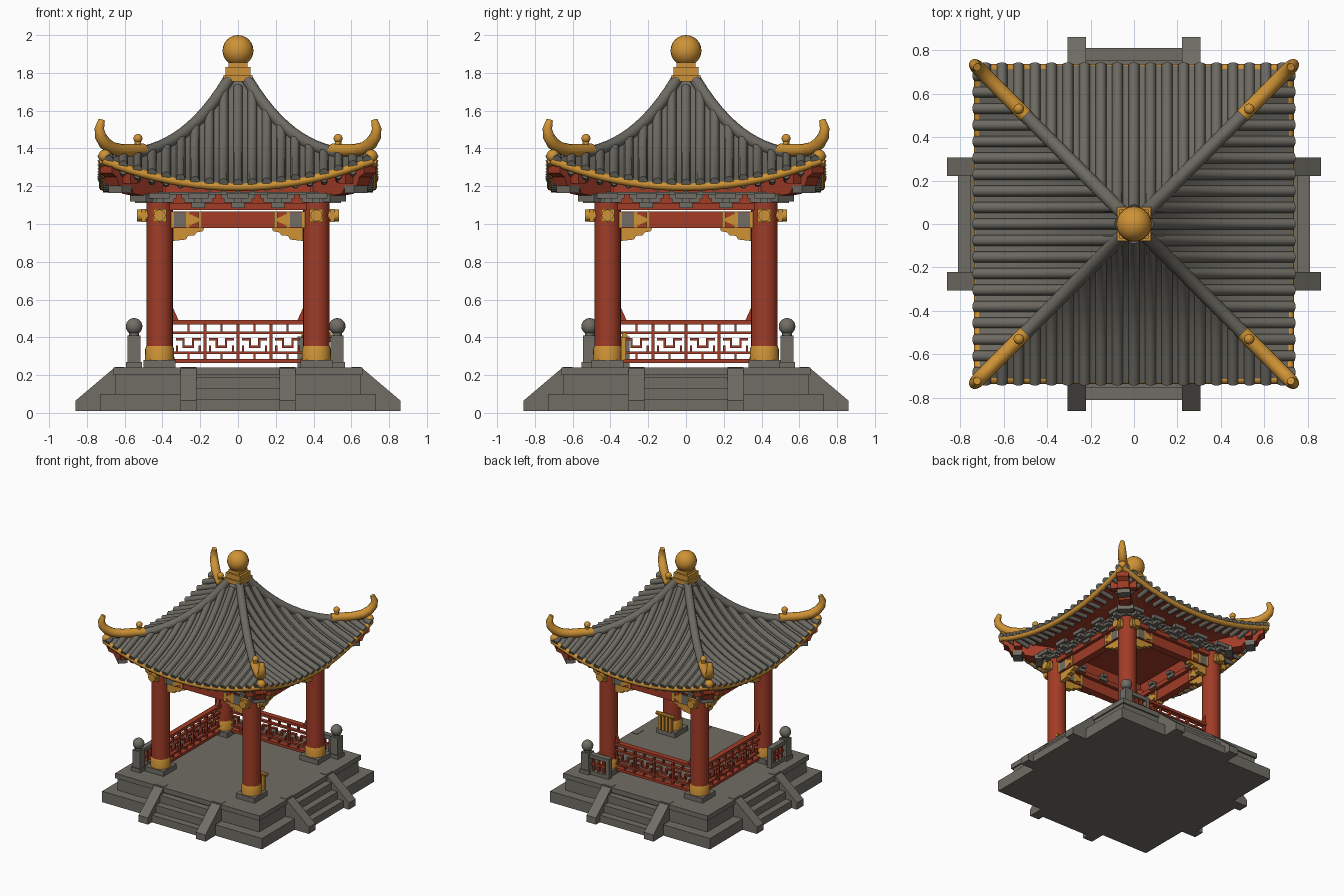
import bpy, bmesh, math
from mathutils import Matrix, Vector

if "Cube" in bpy.data.objects:
    bpy.data.objects.remove(bpy.data.objects["Cube"])


def material(name, c):
    m = bpy.data.materials.new(name)
    m.diffuse_color = (*c, 1)
    m.use_nodes = True
    m.node_tree.nodes["Principled BSDF"].inputs["Base Color"].default_value = m.diffuse_color
    return m


STONE = material("grey stone", (0.165, 0.155, 0.13))
TILE = material("grey roof tile", (0.15, 0.143, 0.12))
RED = material("red lacquer", (0.36, 0.045, 0.02))
GOLD = material("gold", (0.62, 0.29, 0.035))
I = Matrix.Identity(4)
SIDES = [Matrix.Rotation(k * math.pi / 2, 4, 'Z') for k in range(4)]  # front, right, back, left


def box(bm, M, lo, hi):
    lo, hi = Vector(lo), Vector(hi)
    S = Matrix.Diagonal((*(hi - lo), 1))
    bmesh.ops.create_cube(bm, size=1, matrix=M @ Matrix.Translation((lo + hi) / 2) @ S)


def prism(bm, M, poly, axis, lo, hi):
    """Extrude a (a, z) outline along x or y."""
    rings = []
    for w in (lo, hi):
        rings.append([bm.verts.new(M @ Vector((w, a, z) if axis == 'x' else (a, w, z))) for a, z in poly])
    bm.faces.new(rings[0])
    bm.faces.new(rings[1])
    n = len(poly)
    for i in range(n):
        bm.faces.new((rings[0][i], rings[0][(i + 1) % n], rings[1][(i + 1) % n], rings[1][i]))


def tube(bm, M, pts, rad, n=8, side=None):
    pts = [Vector(p) for p in pts]
    rad = rad if isinstance(rad, (list, tuple)) else [rad] * len(pts)
    rings = []
    for i, p in enumerate(pts):
        t = (pts[min(i + 1, len(pts) - 1)] - pts[max(i - 1, 0)]).normalized()
        s = Vector(side) if side else (t.cross(Vector((0, 0, 1))) if abs(t.z) < 0.95 else Vector((1, 0, 0)))
        s = s.normalized()
        u = s.cross(t).normalized()
        rings.append([bm.verts.new(M @ (p + rad[i] * (math.cos(a) * s + math.sin(a) * u)))
                      for a in (2 * math.pi * j / n for j in range(n))])
    for a, b in zip(rings, rings[1:]):
        for j in range(n):
            bm.faces.new((a[j], a[(j + 1) % n], b[(j + 1) % n], b[j]))
    bm.faces.new(rings[0])
    bm.faces.new(rings[-1])


def ball(bm, M, c, r):
    bmesh.ops.create_uvsphere(bm, u_segments=20, v_segments=12, radius=r, matrix=M @ Matrix.Translation(c))


def part(name, mat, build, sides=SIDES, smooth=False):
    bm = bmesh.new()
    for M in sides:
        build(bm, M)
    bmesh.ops.recalc_face_normals(bm, faces=bm.faces)
    me = bpy.data.meshes.new(name)
    bm.to_mesh(me)
    bm.free()
    me.materials.append(mat)
    ob = bpy.data.objects.new(name, me)
    bpy.context.collection.objects.link(ob)
    if smooth:
        bpy.ops.object.select_all(action='DESELECT')
        ob.select_set(True)
        bpy.context.view_layer.objects.active = ob
        bpy.ops.object.shade_smooth_by_angle(angle=math.radians(50))


# roof height at distance d from the centre, u = -1..1 across one side
E = 0.73
def hip(d): return 1.355 + 1.194 * max(E - d, 0) ** 2.82
def roof_z(d, u): return hip(d) - 0.14 * (d / E) ** 2 * (1 - u * u)


def grid(bm, M, d0, d1, zf, nd=16, nu=20):
    rows = []
    for i in range(nd + 1):
        d = d0 + (d1 - d0) * i / nd
        us = [2 * j / nu - 1 for j in range(nu + 1)]
        rows.append([bm.verts.new(M @ Vector((u * d, -d, zf(d, u)))) for u in us])
    for a, b in zip(rows, rows[1:]):
        for j in range(nu):
            bm.faces.new((a[j], a[j + 1], b[j + 1], b[j]))


# stone platform
def platform(bm, M):
    for h, a, b in ((0.73, 0.01, 0.10), (0.648, 0.10, 0.20), (0.66, 0.20, 0.24)):
        box(bm, M, (-h, -h, a), (h, h, b))
part("platform", STONE, platform, [I])


# stairs with sloping cheek walls on every side
def stairs(bm, M):
    for y, z in ((0.81, 0.07), (0.755, 0.13), (0.70, 0.19)):
        box(bm, M, (-0.23, -y, 0.01), (0.23, -0.6, z))
    for s in (-1, 1):
        prism(bm, M, [(-0.6, 0.01), (-0.86, 0.01), (-0.86, 0.065), (-0.65, 0.243), (-0.6, 0.243)],
              'x', s * 0.22, s * 0.305)
part("stairs", STONE, stairs)

# columns with plinths and gold feet
C = 0.415
part("column_plinth", STONE, lambda bm, M: box(bm, M, (-C - .085, -C - .085, .24), (-C + .085, -C + .085, .28)))
part("column", RED, lambda bm, M: tube(bm, M, [(-C, -C, .28), (-C, -C, 1.14)], .07, 24), smooth=True)
part("column_foot", GOLD, lambda bm, M: tube(bm, M, [(-C, -C, .28), (-C, -C, .34), (-C, -C, .355)],
                                             [.078, .076, .07], 24), smooth=True)

# beams with painted ends
def beams(bm, M):
    box(bm, M, (-C, -C - .03, .98), (C, -C + .03, 1.065))
    box(bm, M, (-C, -C - .045, 1.075), (C, -C + .045, 1.11))
    box(bm, M, (-.46, -C - .03, 1.11), (.46, -C + .03, 1.22))
part("beam", RED, beams)


def both(f):
    def g(bm, M):
        for s in (-1, 1):
            f(bm, M, s)
    return g


part("beam_grey_panel", STONE, both(lambda bm, M, s: box(
    bm, M, (min(s * .34, s * .26), -C - .036, .985), (max(s * .34, s * .26), -C + .036, 1.06))))


def gold_band(bm, M, s):
    for a, b in ((.355, .338), (.275, .255), (.21, .19)):
        box(bm, M, (min(s * a, s * b), -C - .038, .98), (max(s * a, s * b), -C + .038, 1.066))
    prism(bm, M, [(s * .26, .99), (s * .19, 1.022), (s * .26, 1.055)], 'y', -C - .036, -C + .036)
part("beam_gold_band", GOLD, both(gold_band))


# gold projecting beam heads
def heads(bm, M, s):
    tube(bm, M, [(s * .47, -C, 1.045), (s * .535, -C, 1.045)], .032, 12)
    box(bm, M, (s * .50 - .012, -C - .036, 1.01), (s * .50 + .012, -C + .036, 1.08))
part("beam_head", GOLD, both(heads), smooth=True)

# stepped bracket under each beam end
part("corner_bracket", GOLD, both(lambda bm, M, s: prism(bm, M, [(s * x, z) for x, z in (
    (.345, .98), (.18, .98), (.185, .962), (.22, .955), (.23, .94), (.265, .937), (.275, .918), (.345, .91))],
    'y', -C - .02, -C + .02)))


# bracket sets between beams and eaves
def brackets(bm, M):
    for x in (-C, -.21, 0, .21, C):
        y = -C
        box(bm, M, (x - .035, y - .06, 1.085), (x + .035, y + .06, 1.115))
        box(bm, M, (x - .075, y - .075, 1.115), (x + .075, y - .035, 1.14))
        box(bm, M, (x - .02, y - .13, 1.11), (x + .02, y + .08, 1.135))
        for dx in (-.07, 0, .07):
            box(bm, M, (x + dx - .02, y - .08, 1.135), (x + dx + .02, y - .03, 1.16))
        box(bm, M, (x - .055, y - .14, 1.135), (x + .055, y - .105, 1.165))
    box(bm, M, (-.5, -C - .07, 1.155), (.5, -C - .04, 1.17))
part("bracket_set", STONE, brackets)


# soffit, ceiling and corner beams
def soffit_z(d, u):
    t = (d - .42) / .3
    return 1.205 * (1 - t) + (roof_z(.72, u) - .03) * t
part("soffit", RED, lambda bm, M: grid(bm, M, .42, .72, soffit_z, 6))
part("ceiling", RED, lambda bm, M: box(bm, M, (-.43, -.43, 1.2), (.43, .43, 1.21)), [I])
DIAG = [M @ Matrix.Rotation(math.pi / 4, 4, 'Z') for M in SIDES]  # along local -y to a corner
R2 = math.sqrt(2)


def corner_beam(bm, M):
    prism(bm, M, [(-.42 * R2, 1.13), (-.58 * R2, 1.16), (-.60 * R2, 1.20), (-.66 * R2, 1.20), (-.675 * R2, 1.25),
                  (-.70 * R2, 1.27), (-.70 * R2, 1.335), (-.42 * R2, 1.21)], 'x', -.045, .045)
    box(bm, M, (-.10, -.64 * R2, 1.215), (.10, -.60 * R2, 1.28))
part("corner_beam", RED, corner_beam, DIAG)


def corner_blocks(bm, M):
    box(bm, M, (-.05, -.65 * R2, 1.165), (.05, -.60 * R2, 1.205))
    box(bm, M, (-.06, -.53 * R2, 1.12), (.06, -.49 * R2, 1.16))
part("corner_block", STONE, corner_blocks, DIAG)

# roof surface, tile rows, rafter ends
part("roof", TILE, lambda bm, M: grid(bm, M, .04, E, roof_z), smooth=True)
XS = [(i - 9) * .076 for i in range(19)]


def tiles(bm, M):
    for x in XS:
        d0 = max(abs(x), .07)
        ds = [d0 + (E + .005 - d0) * i / 12 for i in range(13)]
        tube(bm, M, [(x, -d, roof_z(d, x / d) + .003) for d in ds], .025, 8)
part("roof_tile_row", TILE, tiles, smooth=True)


def rafters(bm, M):
    for x in XS[1:-1]:
        u = x / .72
        d0 = max(.6, abs(x))
        tube(bm, M, [(x, -d, soffit_z(d, u) - .005) for d in (d0, .715)], .018, 8)
part("rafter_end", STONE, rafters, smooth=True)


# gold eave trim, hip ridges, upturned horns
def trim(bm, M):
    us = [i / 10 - 1 for i in range(21)]
    tube(bm, M, [(u * .715, -.715, roof_z(E, u) - .018) for u in us], .022, 8)
    ball(bm, M, (-.705, -.705, 1.36), .034)
part("eave_trim", GOLD, trim, smooth=True)
part("hip_ridge", TILE, lambda bm, M: tube(
    bm, M, [(0, -d * R2, hip(d) + .008) for d in (.05 + .04 * i for i in range(13))], .032, 10), DIAG, True)


def horn(bm, M):
    path = ((.50, 1.392), (.56, 1.39), (.62, 1.39), (.67, 1.402), (.705, 1.428), (.728, 1.465), (.734, 1.505), (.722, 1.55))
    tube(bm, M, [(0, -r * R2, z) for r, z in path], [.034, .034, .034, .034, .034, .031, .026, .018], 12, (1, 0, 0))
    tube(bm, M, [(0, -.53 * R2, 1.40), (0, -.53 * R2, 1.45)], .018, 10)
    ball(bm, M, (0, -.53 * R2, 1.453), .024)
part("corner_horn", GOLD, horn, DIAG, True)


# finial
def finial(bm, M):
    for h, a, b in ((.078, 1.755, 1.79), (.066, 1.79, 1.83), (.05, 1.83, 1.855)):
        box(bm, M, (-h, -h, a), (h, h, b))
    ball(bm, M, (0, 0, 1.918), .082)
part("finial", GOLD, finial, [I], True)


# lattice railings on back and left
def railing(bm, M):
    def bar(x0, x1, z0, z1, t=.011):
        box(bm, M, (x0 - t / 2, -C - t, z0 - t / 2), (x1 + t / 2, -C + t, z1 + t / 2))
    for z, t in ((.48, .022), (.425, .014), (.318, .014), (.275, .022)):
        bar(-.36, .36, z, z, t)
    for i in range(5):
        bar(-.35 + .175 * i, -.35 + .175 * i, .275, .48, .014)
    for i in range(4):
        c = -.2625 + .175 * i
        for s in (-1, 1):
            bar(c + min(s * .06, s * .025), c + max(s * .06, s * .025), .39, .39)
            bar(c + s * .025, c + s * .025, .35, .39)
            bar(c + s * .06, c + s * .06, .318, .35)
        bar(c - .025, c + .025, .35, .35)
        bar(c, c, .425, .48)
        bar(c, c, .275, .318)
    for s in (-1, 1):
        prism(bm, M, [(s * .355, .48), (s * .31, .48), (s * .355, .58)], 'y', -C - .012, -C + .012)
part("railing", RED, railing, SIDES[2:])

# stone ball posts with short lattice panels
P1, P2 = Matrix.Translation((-.55, -.51, 0)), Matrix.Translation((.525, .535, 0)) @ SIDES[1]


def post(bm, M):
    box(bm, M, (-.042, -.042, .24), (.042, .042, .27))
    box(bm, M, (-.034, -.034, .27), (.034, .034, .41))
    tube(bm, M, [(0, 0, .41), (0, 0, .43)], .026, 12)
    ball(bm, M, (0, 0, .458), .044)
    for z in (.255, .39):
        box(bm, M, (-.022, 0, z - .015), (.022, .21, z + .015))
    box(bm, M, (-.022, .18, .24), (.022, .21, .405))
part("ball_post", STONE, post, [P1, P2], True)


def post_panel(bm, M):
    for y in (.06, .105, .15):
        box(bm, M, (-.012, y - .007, .26), (.012, y + .007, .39))
    box(bm, M, (-.012, .03, .315), (.012, .19, .33))
part("post_lattice", RED, post_panel, [P1, P2])


# small gold rack beside the front right column
def rack(bm, M):
    tube(bm, M, [(.335, -.325, .41), (.495, -.325, .41)], .015, 10)
    for i in range(4):
        x = .37 + .032 * i
        box(bm, M, (x - .011, -.345, .28), (x + .011, -.318, .40))
part("gold_rack", GOLD, rack, [I])
